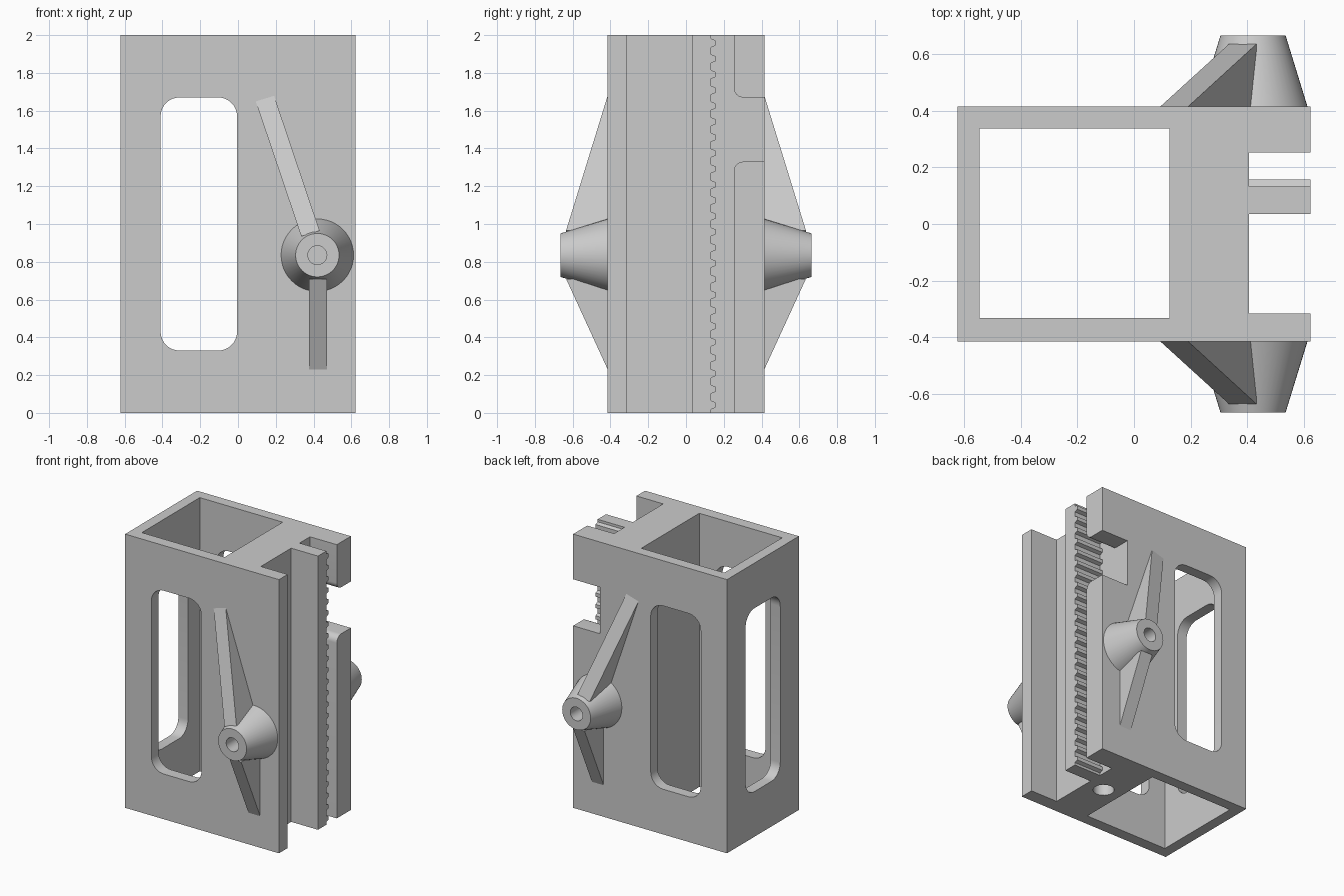
import bpy, math
from math import cos, sin, pi
from mathutils import Vector

if "Cube" in bpy.data.objects:
    bpy.data.objects.remove(bpy.data.objects["Cube"])

grey = bpy.data.materials.new("plain_grey")
grey.use_nodes = True
GREY = (0.6, 0.6, 0.6, 1)
grey.diffuse_color = GREY
grey.node_tree.nodes["Principled BSDF"].inputs["Base Color"].default_value = GREY

H = 2.0        # height
W = 0.622      # half width
D = 0.415      # half depth
SLOT = 0.405   # floor of the side channels


def mesh_object(name, verts, faces):
    me = bpy.data.meshes.new(name)
    me.from_pydata(verts, [], faces)
    me.materials.append(grey)
    ob = bpy.data.objects.new(name, me)
    bpy.context.collection.objects.link(ob)
    bpy.ops.object.select_all(action="DESELECT")
    bpy.context.view_layer.objects.active = ob
    ob.select_set(True)
    bpy.ops.object.mode_set(mode="EDIT")
    bpy.ops.mesh.select_all(action="SELECT")
    bpy.ops.mesh.normals_make_consistent(inside=False)
    bpy.ops.object.mode_set(mode="OBJECT")
    return ob


def prism(name, profile, axis, lo, hi):
    """Extrude a 2D profile along an axis from lo to hi."""
    def place(p, t):
        c = list(p)
        c.insert(axis, t)
        return c
    n = len(profile)
    verts = [place(p, t) for t in (lo, hi) for p in profile]
    faces = [list(range(n)), list(range(n, 2 * n))]
    faces += [(i, (i + 1) % n, n + (i + 1) % n, n + i) for i in range(n)]
    return mesh_object(name, verts, faces)


def arc(cx, cy, r, a0, a1, n=8):
    angles = [math.radians(a0 + (a1 - a0) * i / n) for i in range(n + 1)]
    return [(cx + r * cos(a), cy + r * sin(a)) for a in angles]


def rounded_rect(x0, x1, y0, y1, r):
    return (arc(x1 - r, y1 - r, r, 0, 90) + arc(x0 + r, y1 - r, r, 90, 180)
            + arc(x0 + r, y0 + r, r, 180, 270) + arc(x1 - r, y0 + r, r, 270, 360))


def cut(ob, cutter):
    cutter.hide_render = True
    mod = ob.modifiers.new("cut", "BOOLEAN")
    mod.operation, mod.solver, mod.object = "DIFFERENCE", "EXACT", cutter
    bpy.context.view_layer.objects.active = ob
    bpy.ops.object.modifier_apply(modifier=mod.name)
    bpy.data.objects.remove(cutter)


def smooth(ob):
    bpy.ops.object.select_all(action="DESELECT")
    ob.select_set(True)
    bpy.context.view_layer.objects.active = ob
    bpy.ops.object.shade_smooth_by_angle(angle=math.radians(30))


# Housing: footprint with two side flanges
footprint = [(-W, -D), (W, -D), (W, -0.315), (SLOT, -0.315),
             (SLOT, 0.253), (W, 0.253), (W, D), (-W, D)]
housing = prism("housing", footprint, 2, 0, H)

# Shaft, windows and the blind hole underneath
shaft = [(-0.545, -0.332), (0.125, -0.332), (0.125, 0.337), (-0.545, 0.337)]
cut(housing, prism("shaft_cutter", shaft, 2, -0.1, H + 0.1))
cut(housing, prism("front_back_window_cutter",
                   rounded_rect(-0.41, -0.005, 0.33, 1.67, 0.1), 1, -0.6, 0.6))
cut(housing, prism("side_window_cutter",
                   rounded_rect(-0.2, 0.2, 0.33, 1.67, 0.1), 0, -0.8, -0.3))
cut(housing, prism("bottom_hole_cutter",
                   arc(0.263, 0, 0.07, 0, 345, 23), 2, -0.1, 0.4))

# Notch in the back flange, with rounded lips
notch = ([(0.5, 1.33), (0.5, 1.67)] + arc(0.303, 1.72, 0.05, 270, 180)
         + [(0.2, 1.72), (0.2, 1.28)] + arc(0.303, 1.28, 0.05, 180, 90))
cut(housing, prism("notch_cutter", notch, 0, SLOT, 0.8))
smooth(housing)

# Toothed rack between the flanges
TEETH = 24
pitch = H / TEETH
root, tip = 0.132, 0.157
rack_profile = [(0.035, H), (0.035, 0)]
for i in range(TEETH):
    z = i * pitch
    rack_profile += [(root, z), (root, z + pitch * 0.22), (tip, z + pitch * 0.34),
                     (tip, z + pitch * 0.66), (root, z + pitch * 0.78)]
rack_profile.append((root, H))
prism("toothed_rack", rack_profile, 0, SLOT, W)


# Conical boss with a blind bore
BX, BZ = 0.42, 0.835


def boss(name, side, n=48):
    rings = [(0.195, D - 0.01), (0.115, 0.665), (0.05, 0.665), (0.05, 0.465)]
    verts = [(BX + r * cos(2 * pi * k / n), side * y, BZ + r * sin(2 * pi * k / n))
             for r, y in rings for k in range(n)]
    faces = [[j * n + k, j * n + (k + 1) % n, (j + 1) * n + (k + 1) % n, (j + 1) * n + k]
             for j in range(3) for k in range(n)]
    faces += [list(range(n)), list(range(3 * n, 4 * n))]
    smooth(mesh_object(name, verts, faces))


# Triangular gusset rib running from the wall up to the boss
def rib(name, side, foot, top):
    inner, wall = 0.635, D - 0.005
    verts = []
    for (fx, fz), (tx, tz) in zip(foot, top):
        verts += [(fx, side * wall, fz), (tx, side * inner, tz), (tx, side * wall, tz)]
    mesh_object(name, verts, [(0, 1, 2), (3, 4, 5), (0, 1, 4, 3),
                              (1, 2, 5, 4), (2, 0, 3, 5)])


for label, side in (("front", -1), ("back", 1)):
    boss(label + "_boss", side)
    rib(label + "_upper_rib", side, [(0.088, 1.665), (0.186, 1.695)],
        [(0.335, 0.935), (0.432, 0.965)])
    rib(label + "_lower_rib", side, [(0.375, 0.22), (0.47, 0.22)],
        [(0.375, 0.71), (0.47, 0.71)])
